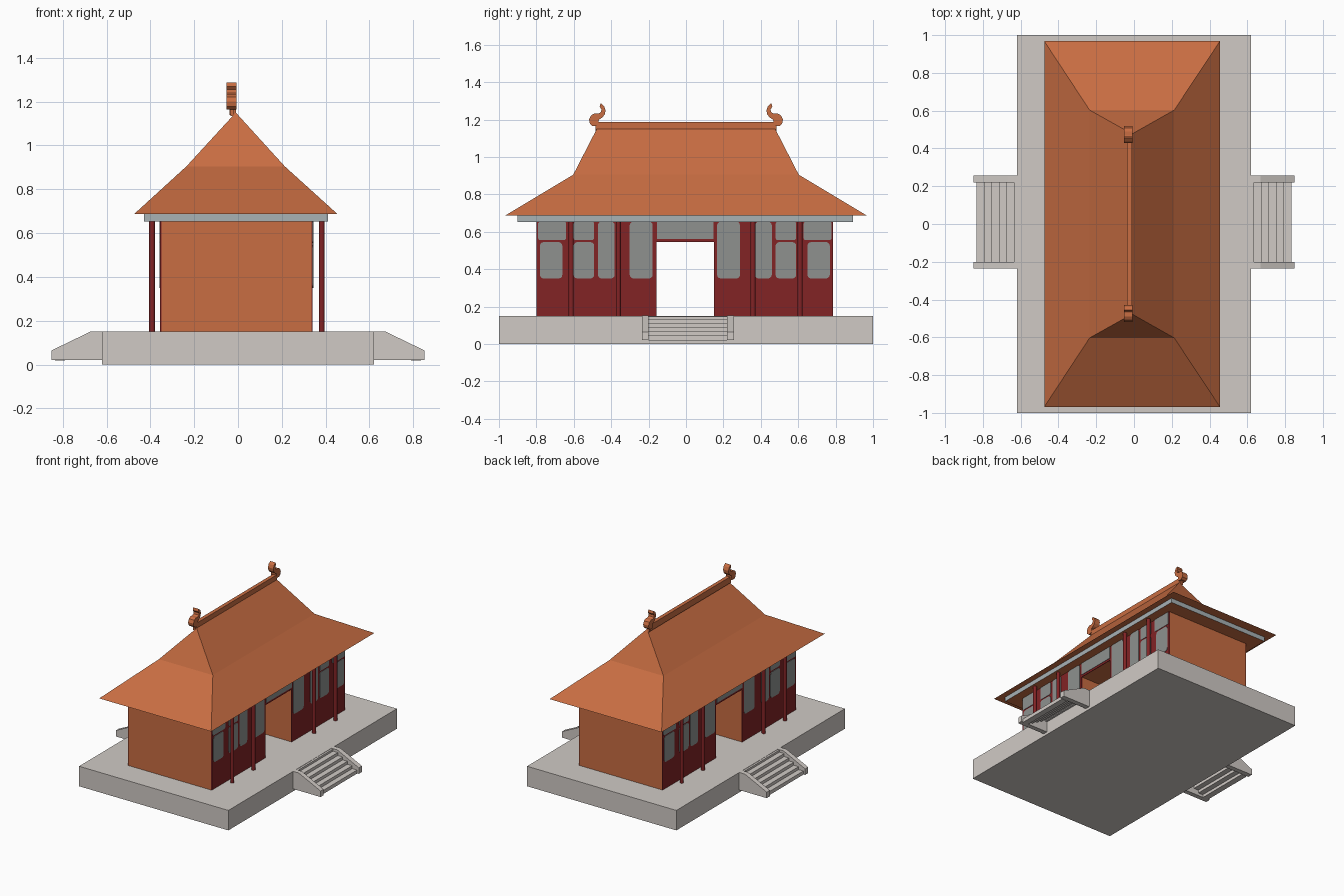
import bpy, bmesh, math

if "Cube" in bpy.data.objects:
    bpy.data.objects.remove(bpy.data.objects["Cube"])


def material(name, r, g, b):
    lin = [((c / 255 + 0.055) / 1.055) ** 2.4 for c in (r, g, b)]
    m = bpy.data.materials.new(name)
    m.diffuse_color = (*lin, 1)
    m.use_nodes = True
    m.node_tree.nodes["Principled BSDF"].inputs["Base Color"].default_value = m.diffuse_color
    return m


STONE = material("pale stone", 208, 202, 197)
ORANGE = material("terracotta", 200, 109, 66)
RED = material("dark red", 130, 35, 37)
GREY = material("window grey", 142, 145, 143)
BLUE = material("beam blue grey", 168, 178, 181)


def finish(name, bm, *mats):
    bmesh.ops.recalc_face_normals(bm, faces=bm.faces)
    me = bpy.data.meshes.new(name)
    bm.to_mesh(me)
    bm.free()
    for m in mats:
        me.materials.append(m)
    ob = bpy.data.objects.new(name, me)
    bpy.context.collection.objects.link(ob)
    return ob


def prism(name, pts, axis, a, b, mat):
    """Extrude a profile: axis x takes (y, z) points, axis y takes (x, z)."""
    bm = bmesh.new()

    def place(p, t):
        return (t, p[0], p[1]) if axis == "x" else (p[0], t, p[1])
    rings = [[bm.verts.new(place(p, t)) for p in pts] for t in (a, b)]
    n = len(pts)
    bm.faces.new(rings[0])
    bm.faces.new(rings[1])
    for i in range(n):
        j = (i + 1) % n
        bm.faces.new((rings[0][i], rings[0][j], rings[1][j], rings[1][i]))
    return finish(name, bm, mat)


def box(name, x, y, z, mat):
    pts = [(y[0], z[0]), (y[1], z[0]), (y[1], z[1]), (y[0], z[1])]
    return prism(name, pts, "x", x[0], x[1], mat)


def rounded(y0, y1, z0, z1, r=0.02):
    pts = []
    corners = [(y1 - r, z1 - r, 0), (y0 + r, z1 - r, 90),
               (y0 + r, z0 + r, 180), (y1 - r, z0 + r, 270)]
    for cy, cz, start in corners:
        for k in range(4):
            a = math.radians(start + 30 * k)
            pts.append((cy + r * math.cos(a), cz + r * math.sin(a)))
    return pts


# Stone platform
box("platform", (-0.62, 0.62), (-1, 1), (0, 0.15), STONE)

# Stairs on both long sides: sloped cheek walls and treads
for s in (-1, 1):
    cheek = [(s * x, z) for x, z in
             [(0.62, 0.02), (0.85, 0.02), (0.85, 0.065), (0.67, 0.152), (0.62, 0.152)]]
    for y0, y1 in ((-0.235, -0.2), (0.22, 0.257)):
        prism("stair_cheek", cheek, "y", y0, y1, STONE)
    for i in range(5):
        x0, top = 0.63 + 0.04 * i, 0.133 - 0.022 * i
        box("stair_tread", (s * x0, s * (x0 + 0.045)), (-0.2, 0.22), (top - 0.027, top), STONE)
    box("stair_top_landing", (s * 0.615, s * 0.635), (-0.2, 0.22), (0.1, 0.148), STONE)

# Building body: two blocks either side of an open passage, with a lintel
XL, XR = -0.350, 0.335
box("hall_block_near", (XL, XR), (-0.798, -0.158), (0.15, 0.655), ORANGE)
box("hall_block_far", (XL, XR), (0.15, 0.785), (0.15, 0.655), ORANGE)
box("passage_lintel", (XL, XR), (-0.158, 0.15), (0.545, 0.655), ORANGE)

# Red facades with grey window plates, and columns, on both long sides
for face, s in ((XL, -1), (XR, 1)):
    red = (face, face + s * 0.006)
    box("facade_near", red, (-0.798, -0.158), (0.15, 0.655), RED)
    box("facade_far", red, (0.15, 0.785), (0.15, 0.655), RED)
    box("facade_lintel", red, (-0.158, 0.15), (0.545, 0.655), RED)
    g0, g1 = face + s * 0.005, face + s * 0.009
    box("window_over_door", (g0, g1), (-0.155, 0.147), (0.56, 0.654), GREY)
    for m in (-1, 1):
        off = -0.006  # the facade is centred slightly off the origin
        # outer bays: a lower and an upper pane
        for a, b, ua, ub in ((0.655, 0.775, 0.635, 0.785), (0.485, 0.595, 0.485, 0.595)):
            ys = sorted((m * a + off, m * b + off))
            prism("lower_window", rounded(*ys, 0.35, 0.545), "x", g0, g1, GREY)
            ys = sorted((m * ua + off, m * ub + off))
            prism("upper_window", rounded(*ys, 0.555, 0.654, 0.012), "x", g0, g1, GREY)
        # inner bays: tall panes
        for a, b in ((0.375, 0.465), (0.172, 0.295)):
            ys = sorted((m * a + off, m * b + off))
            prism("tall_window", rounded(*ys, 0.35, 0.654), "x", g0, g1, GREY)
        for y in (0.36, 0.612):
            bm = bmesh.new()
            bmesh.ops.create_cone(bm, cap_ends=True, segments=16, radius1=0.0135,
                                  radius2=0.0135, depth=0.51)
            bmesh.ops.translate(bm, verts=bm.verts, vec=(s * 0.387 - 0.005, m * y - 0.002, 0.402))
            col = finish("column", bm, RED)
            for p in col.data.polygons:
                p.use_smooth = abs(p.normal.z) < 0.5

# Eaves beam slab: blue grey sides, terracotta underside
slab = box("eaves_beam", (-0.43, 0.41), (-0.9, 0.893), (0.652, 0.69), BLUE)
slab.data.materials.append(ORANGE)
for p in slab.data.polygons:
    if p.normal.z < -0.5:
        p.material_index = 1

# Hipped roof: eaves ring, break ring and ridge
bm = bmesh.new()
levels = []
for x0, x1, y, z in ((-0.475, 0.455, 0.968, 0.686), (-0.235, 0.213, 0.603, 0.905)):
    levels.append([bm.verts.new(c) for c in
                   ((x0, -y, z), (x1, -y, z), (x1, y, z), (x0, y, z))])
eaves, brk = levels
ra, rb = bm.verts.new((-0.01, -0.477, 1.15)), bm.verts.new((-0.01, 0.477, 1.15))
bm.faces.new(eaves)
for i in range(4):
    j = (i + 1) % 4
    bm.faces.new((eaves[i], eaves[j], brk[j], brk[i]))
bm.faces.new((brk[0], brk[1], ra))
bm.faces.new((brk[2], brk[3], rb))
bm.faces.new((brk[1], brk[2], rb, ra))
bm.faces.new((brk[3], brk[0], ra, rb))
finish("roof", bm, ORANGE)

# Ridge beam and curled end ornaments
box("ridge_beam", (-0.038, -0.01), (-0.478, 0.478), (1.14, 1.187), ORANGE)
curl = [(0.47, 1.165), (0.5, 1.165), (0.514, 1.178), (0.518, 1.2), (0.508, 1.222),
        (0.49, 1.232), (0.468, 1.232), (0.455, 1.24), (0.452, 1.255), (0.462, 1.268),
        (0.456, 1.287), (0.438, 1.272), (0.43, 1.25), (0.434, 1.228), (0.448, 1.21),
        (0.466, 1.2)]
for s in (-1, 1):
    prism("ridge_ornament", [(s * y, z) for y, z in curl], "x", -0.052, -0.007, ORANGE)
    box("ornament_foot", (-0.035, -0.018), sorted((s * 0.47, s * 0.485)), (1.135, 1.18), ORANGE)
